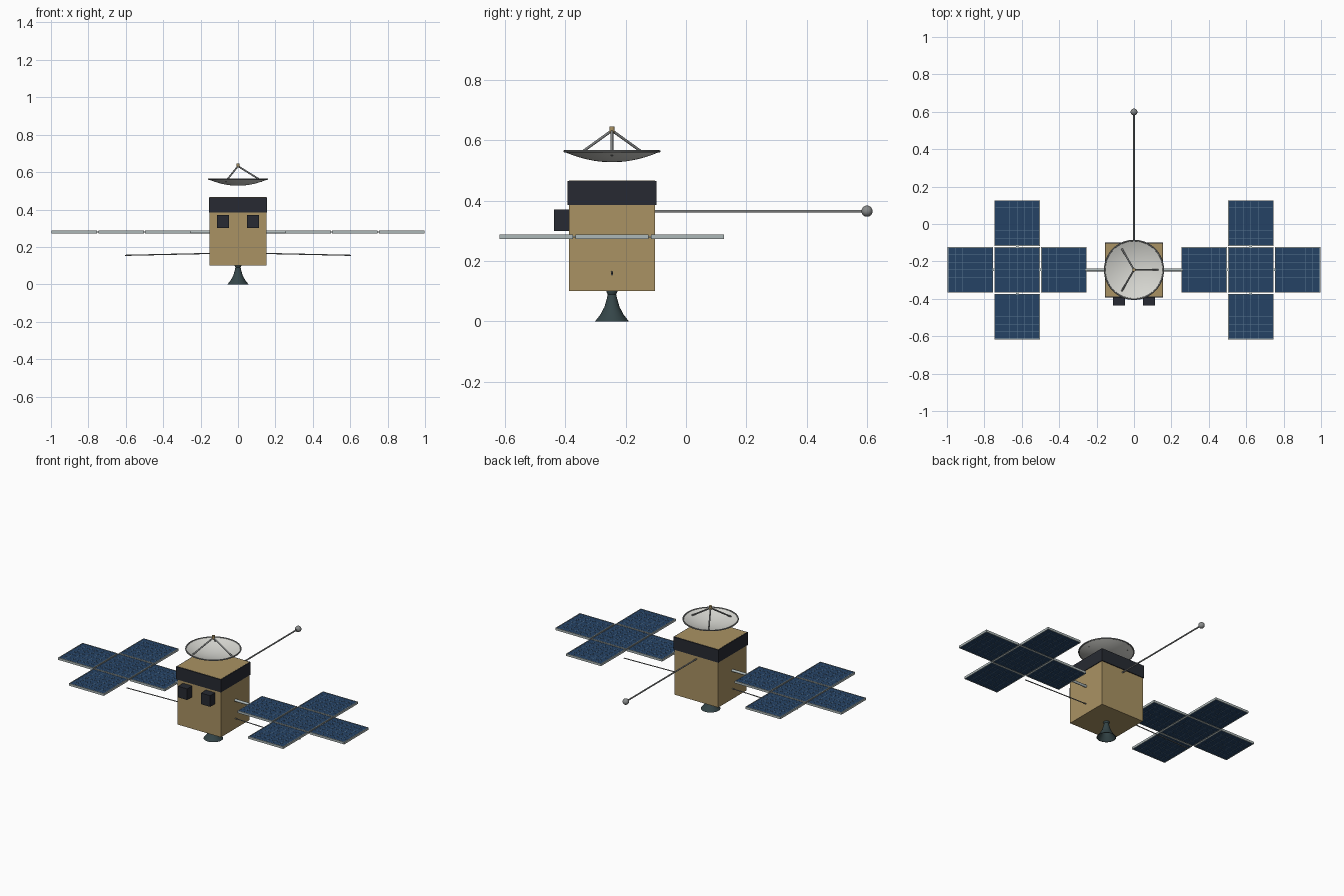
import bpy, bmesh, math
from mathutils import Vector

if "Cube" in bpy.data.objects:
    bpy.data.objects.remove(bpy.data.objects["Cube"])

CY = -0.245  # depth centre of the main body


def material(name, r, g, b):
    m = bpy.data.materials.new(name)
    m.diffuse_color = (r, g, b, 1)
    m.use_nodes = True
    m.node_tree.nodes["Principled BSDF"].inputs["Base Color"].default_value = m.diffuse_color
    return m


GOLD = material("gold_foil", 0.40, 0.29, 0.125)
DARK = material("dark_panel", 0.02, 0.023, 0.032)
BLUE = material("solar_blue", 0.018, 0.055, 0.13)
LINE = material("cell_line", 0.10, 0.18, 0.28)
FRAME = material("frame_metal", 0.42, 0.48, 0.48)
BELL = material("nozzle_metal", 0.035, 0.06, 0.065)
WHITE = material("dish_white", 0.68, 0.68, 0.64)
ROD = material("rod_metal", 0.25, 0.26, 0.26)


def finish(name, bm, mat, smooth=False):
    me = bpy.data.meshes.new(name)
    bmesh.ops.recalc_face_normals(bm, faces=bm.faces)
    bm.to_mesh(me)
    bm.free()
    ob = bpy.data.objects.new(name, me)
    bpy.context.collection.objects.link(ob)
    me.materials.append(mat)
    if smooth:
        bpy.ops.object.select_all(action='DESELECT')
        ob.select_set(True)
        bpy.context.view_layer.objects.active = ob
        bpy.ops.object.shade_smooth_by_angle(angle=math.radians(35))
    return ob


def add_box(bm, c, s):
    vs = bmesh.ops.create_cube(bm, size=1)["verts"]
    bmesh.ops.scale(bm, vec=s, verts=vs)
    bmesh.ops.translate(bm, vec=c, verts=vs)


def boxes(name, mat, items):
    bm = bmesh.new()
    for c, s in items:
        add_box(bm, c, s)
    return finish(name, bm, mat)


def rod(name, a, b, r, mat, sides=12):
    a, b = Vector(a), Vector(b)
    bm = bmesh.new()
    bmesh.ops.create_cone(bm, cap_ends=True, segments=sides, radius1=r, radius2=r, depth=(b - a).length)
    bm.transform((b - a).to_track_quat('Z', 'Y').to_matrix().to_4x4())
    bmesh.ops.translate(bm, vec=(a + b) / 2, verts=bm.verts)
    return finish(name, bm, mat, True)


def lathe(name, profile, mat, steps=48):
    bm = bmesh.new()
    vs = [bm.verts.new((r, 0, z)) for r, z in profile]
    es = [bm.edges.new(p) for p in zip(vs, vs[1:])]
    bmesh.ops.spin(bm, geom=vs + es, cent=(0, 0, 0), axis=(0, 0, 1), angle=math.tau, steps=steps)
    bmesh.ops.remove_doubles(bm, verts=bm.verts, dist=1e-5)
    ob = finish(name, bm, mat, True)
    ob.location = (0, CY, 0)
    return ob


# Main body and dark upper band
boxes("body", GOLD, [((0, CY, 0.283), (0.304, 0.284, 0.366))])
boxes("upper_band", DARK, [((0, CY, 0.425), (0.312, 0.294, 0.08))])

# Front sensor boxes
for side in (-1, 1):
    boxes("front_sensor", DARK, [((side * 0.08, -0.411, 0.335), (0.064, 0.052, 0.07))])

# Engine bell, hollow
lathe("engine_nozzle", [(0, 0.095), (0.010, 0.09), (0.013, 0.076), (0.022, 0.048), (0.036, 0.022), (0.053, 0),
                        (0.056, 0), (0.039, 0.022), (0.025, 0.048), (0.017, 0.076), (0.014, 0.09), (0.018, 0.098),
                        (0.018, 0.102), (0, 0.102)], BELL)

# Dish: thin parabolic shell with rolled rim
R, Z0, H = 0.157, 0.530, 0.034
inner = [(R * t / 10, Z0 + H * (t / 10) ** 2) for t in range(11)]
outer = [(r, z - 0.003) for r, z in reversed(inner)]
lathe("dish", inner + outer, WHITE, 64)
rim = [(R + 0.004 * math.cos(a * math.tau / 8), 0.563 + 0.004 * math.sin(a * math.tau / 8)) for a in range(9)]
lathe("dish_rim", rim, ROD, 64)

# Feed horn on three struts
for i in range(3):
    a = i * math.tau / 3
    rod("feed_strut", (0.13 * math.cos(a), CY + 0.13 * math.sin(a), 0.551), (0, CY, 0.632), 0.0045, ROD)
rod("feed_horn", (0, CY, 0.624), (0, CY, 0.646), 0.009, GOLD, 16)

# Rear boom with ball tip
rod("rear_boom", (0, -0.11, 0.365), (0, 0.59, 0.365), 0.0045, ROD)
bm = bmesh.new()
bmesh.ops.create_uvsphere(bm, u_segments=24, v_segments=14, radius=0.0185)
finish("boom_tip", bm, ROD, True).location = (0, 0.599, 0.365)

# Cross-shaped solar arrays
ZP, S, T, N = 0.28, 0.243, 0.014, 6
for side in (-1, 1):
    rod("array_arm", (side * 0.145, CY, ZP), (side * 0.26, CY, ZP), 0.008, FRAME)
    rod("whip_antenna", (side * 0.15, CY, 0.165), (side * 0.604, CY, 0.155), 0.003, ROD, 8)
    for i, j in ((-1, 0), (0, 0), (1, 0), (0, -1), (0, 1)):
        c = Vector((side * (0.6245 + 0.25 * i), CY + 0.25 * j, ZP))
        boxes("solar_panel", BLUE, [(c, (S - 0.006, S - 0.006, T - 0.003))])
        # Metal edge frame
        edges = []
        for k in (-1, 1):
            o = k * (S - 0.004) / 2
            edges += [(c + Vector((o, 0, 0)), (0.004, S, T)), (c + Vector((0, o, 0)), (S, 0.004, T))]
        boxes("panel_frame", FRAME, edges)
        # Fine cell divisions on both faces
        lines = []
        for k in range(1, N):
            o = (k / N - 0.5) * S
            lines += [(c + Vector((o, 0, 0)), (0.0018, S - 0.01, T - 0.002)),
                      (c + Vector((0, o, 0)), (S - 0.01, 0.0018, T - 0.0018))]
        boxes("cell_lines", LINE, lines)
        # Hinge towards the centre panel
        if i or j:
            h = Vector((side * (0.6245 + 0.125 * i), CY + 0.125 * j, ZP))
            boxes("panel_hinge", FRAME, [(h, (0.012, 0.012, 0.006))])
